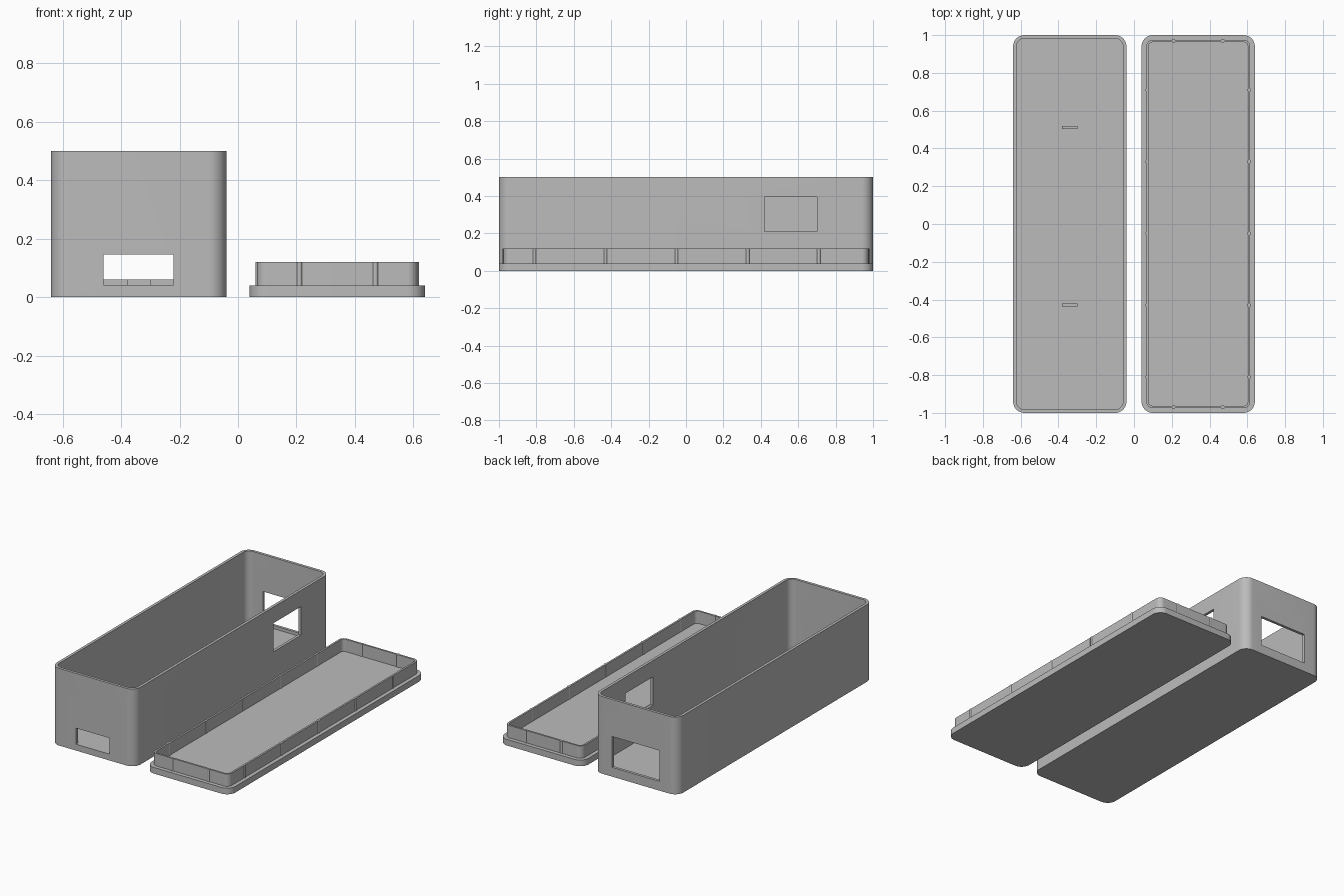
import bpy, bmesh, math
from mathutils import Matrix

cube = bpy.data.objects.get("Cube")
if cube:
    bpy.data.objects.remove(cube, do_unlink=True)

grey = bpy.data.materials.new("light_grey_plastic")
grey.use_nodes = True
colour = (0.5, 0.5, 0.5, 1)
grey.diffuse_color = colour
grey.node_tree.nodes["Principled BSDF"].inputs["Base Color"].default_value = colour

HALF_X, HALF_Y, CORNER = 0.30, 1.0, 0.06
BOX_X, LID_X = -0.34, 0.34
FLOOR = 0.04


def finish(name, bm, smooth=True):
    bmesh.ops.recalc_face_normals(bm, faces=bm.faces)
    mesh = bpy.data.meshes.new(name)
    bm.to_mesh(mesh)
    bm.free()
    mesh.materials.append(grey)
    obj = bpy.data.objects.new(name, mesh)
    bpy.context.collection.objects.link(obj)
    if smooth:
        shade(obj)
    return obj


def activate(obj):
    bpy.ops.object.select_all(action='DESELECT')
    obj.select_set(True)
    bpy.context.view_layer.objects.active = obj


def shade(obj):
    activate(obj)
    bpy.ops.object.shade_smooth_by_angle(angle=math.radians(30))


def rounded_loop(bm, cx, inset, z, steps=12):
    """Rounded rectangle, inset from the outer outline."""
    r = CORNER - inset
    verts = []
    for quarter, (sx, sy) in enumerate([(1, 1), (-1, 1), (-1, -1), (1, -1)]):
        for i in range(steps + 1):
            a = (quarter + i / steps) * math.pi / 2
            verts.append(bm.verts.new((cx + sx * (HALF_X - CORNER) + r * math.cos(a),
                                       sy * (HALF_Y - CORNER) + r * math.sin(a), z)))
    return verts


def lofted(name, cx, profile):
    """Loft rounded outlines through (inset, z) pairs and cap both ends."""
    bm = bmesh.new()
    loops = [rounded_loop(bm, cx, inset, z) for inset, z in profile]
    for low, high in zip(loops, loops[1:]):
        for i in range(len(low)):
            j = (i + 1) % len(low)
            bm.faces.new((low[i], low[j], high[j], high[i]))
    bm.faces.new(loops[0][::-1])
    bm.faces.new(loops[-1])
    return finish(name, bm)


def block(name, x, y, z):
    """Box between the given (low, high) limits."""
    bm = bmesh.new()
    size = [b - a for a, b in (x, y, z)]
    centre = [(a + b) / 2 for a, b in (x, y, z)]
    bmesh.ops.create_cube(bm, size=1, matrix=Matrix.Translation(centre) @ Matrix.Diagonal((*size, 1)))
    return finish(name, bm, smooth=False)


def cut_opening(obj, *limits):
    cutter = block("opening_cutter", *limits)
    cutter.hide_render = True
    mod = obj.modifiers.new("opening", 'BOOLEAN')
    mod.operation, mod.solver, mod.object = 'DIFFERENCE', 'EXACT', cutter
    activate(obj)
    bpy.ops.object.modifier_apply(modifier=mod.name)
    bpy.data.objects.remove(cutter, do_unlink=True)


# Open box with a solid floor
WALL = 0.018
box = lofted("box_shell", BOX_X, [(0, 0), (0, 0.5), (WALL, 0.5), (WALL, FLOOR)])

# Openings in the front, back and inner side walls
cut_opening(box, (-0.46, -0.22), (-1.1, -0.97), (FLOOR + 0.001, 0.145))
cut_opening(box, (-0.51, -0.17), (0.97, 1.1), (0.06, 0.26))
cut_opening(box, (-0.07, 0.0), (0.42, 0.70), (0.21, 0.395))
shade(box)

# Two low ridges on the box floor
for label, y in (("front", -0.43), ("back", 0.51)):
    block(label + "_floor_ridge", (-0.38, -0.30), (y - 0.008, y + 0.008), (FLOOR - 0.005, 0.06))

# Lid plate with a raised rim
RIM = 0.025
RIM_TOP = 0.12
lofted("lid", LID_X, [(0, 0), (0, FLOOR), (RIM, FLOOR), (RIM, RIM_TOP),
                      (RIM + 0.012, RIM_TOP), (RIM + 0.012, FLOOR)])

# Round grip ribs around the outside of the rim
inset = 0.03
spots = [(LID_X + s * (HALF_X - inset), 0.71 - 0.38 * i) for s in (-1, 1) for i in range(5)]
spots += [(LID_X + dx, s * (HALF_Y - inset)) for s in (-1, 1) for dx in (-0.13, 0.13)]
bm = bmesh.new()
for x, y in spots:
    bmesh.ops.create_cone(bm, cap_ends=True, segments=16, radius1=0.01, radius2=0.01,
                          depth=RIM_TOP - FLOOR,
                          matrix=Matrix.Translation((x, y, (RIM_TOP + FLOOR) / 2)))
finish("lid_grip_ribs", bm)
